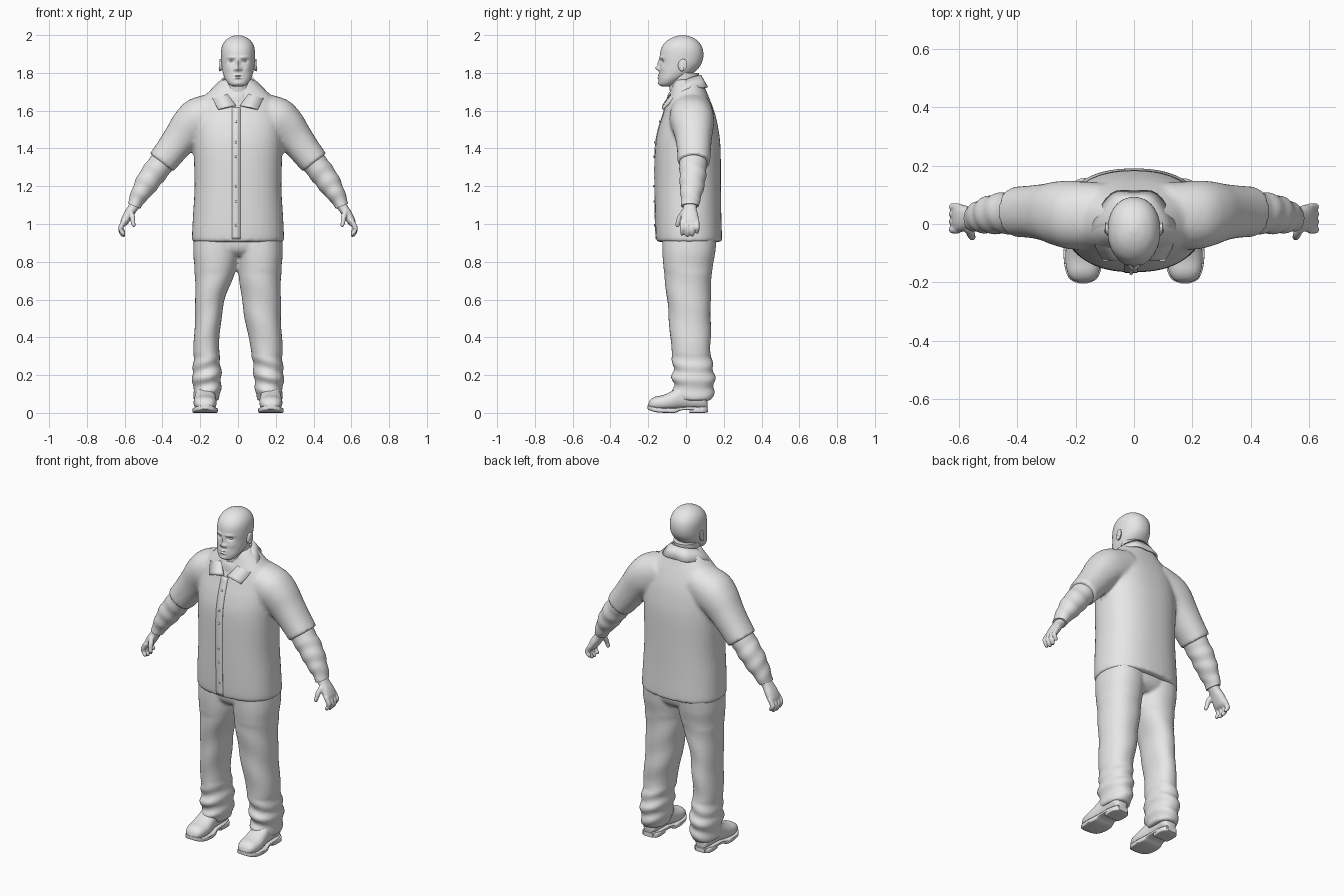
import bpy, bmesh, math
from mathutils import Vector, Matrix

if "Cube" in bpy.data.objects:
    bpy.data.objects.remove(bpy.data.objects["Cube"])

GREY = bpy.data.materials.new("plain_grey")
GREY.diffuse_color = (0.8, 0.8, 0.8, 1)
GREY.use_nodes = True
GREY.node_tree.nodes["Principled BSDF"].inputs["Base Color"].default_value = GREY.diffuse_color


def finish(name, bm, voxel=0, smooth=0, angle=50):
    """Turn a bmesh into a shaded object, optionally fused into one skin."""
    bmesh.ops.recalc_face_normals(bm, faces=bm.faces)
    me = bpy.data.meshes.new(name)
    bm.to_mesh(me)
    bm.free()
    me.materials.append(GREY)
    ob = bpy.data.objects.new(name, me)
    bpy.context.collection.objects.link(ob)
    bpy.ops.object.select_all(action='DESELECT')
    ob.select_set(True)
    bpy.context.view_layer.objects.active = ob
    bpy.ops.object.shade_smooth_by_angle(angle=math.radians(angle))
    if voxel:
        m = ob.modifiers.new("fuse", 'REMESH')
        m.mode, m.voxel_size, m.use_smooth_shade = 'VOXEL', voxel, True
        s = ob.modifiers.new("relax", 'SMOOTH')
        s.factor, s.iterations = 0.5, smooth
    return ob


def spline(rows, steps):
    """Catmull-Rom interpolation of parameter rows."""
    out = []
    for i in range(len(rows) - 1):
        p = [rows[max(0, min(len(rows) - 1, i + k))] for k in (-1, 0, 1, 2)]
        for s in range(steps):
            t = s / steps
            out.append([0.5 * (2 * b + (c - a) * t + (2 * a - 5 * b + 4 * c - d) * t * t
                               + (3 * b - a - 3 * c + d) * t ** 3) for a, b, c, d in zip(*p)])
    return out + [list(rows[-1])]


def loft(bm, frames, n=32, e=2.0, fold=None):
    """Skin superellipse rings; each frame is (centre, u axis, v axis)."""
    rings = []
    for c, u, v in frames:
        ring = []
        for i in range(n):
            a = 2 * math.pi * i / n
            ca, sa = math.cos(a), math.sin(a)
            k = 1 + (fold(c, a) if fold else 0)
            p = c + k * (u * math.copysign(abs(ca) ** (2 / e), ca)
                         + v * math.copysign(abs(sa) ** (2 / e), sa))
            ring.append(bm.verts.new(p))
        rings.append(ring)
    for r, q in zip(rings, rings[1:]):
        for i in range(n):
            j = (i + 1) % n
            bm.faces.new((r[i], r[j], q[j], q[i]))
    bm.faces.new(rings[0][::-1])
    bm.faces.new(rings[-1])


def upright(rows, steps=4):
    """Rows of z, x min, x max, y front, y back."""
    return [(Vector(((a + b) / 2, (f + k) / 2, z)), Vector(((b - a) / 2, 0, 0)),
             Vector((0, (k - f) / 2, 0))) for z, a, b, f, k in spline(rows, steps)]


def limb(rows, side, steps=4):
    """Rows of x, y, z, radius in the front plane, radius along y."""
    rows, out = spline(rows, steps), []
    for i, (x, y, z, r, ry) in enumerate(rows):
        a, b = rows[max(i - 1, 0)], rows[min(i + 1, len(rows) - 1)]
        t = Vector((b[0] - a[0], 0, b[2] - a[2])).normalized()
        out.append((Vector((side * x, y, z)), Vector((-side * t.z, 0, t.x)) * r, Vector((0, ry, 0))))
    return out


def ball(bm, loc, scale):
    bmesh.ops.create_uvsphere(bm, u_segments=20, v_segments=12, radius=1,
                              matrix=Matrix.Translation(loc) @ Matrix.Diagonal((*scale, 1)))


# Shirt: body and short sleeves fused together
torso = [(.905, .243, -.155, .19), (.95, .243, -.16, .19), (1.05, .238, -.163, .187),
         (1.2, .23, -.165, .185), (1.4, .235, -.163, .183), (1.5, .236, -.147, .172),
         (1.58, .228, -.122, .155), (1.65, .2, -.1, .13), (1.71, .145, -.08, .105),
         (1.765, .085, -.065, .085)]
bm = bmesh.new()
loft(bm, upright([(z, -w, w, f, k) for z, w, f, k in torso]), 48, 2.35)
sleeve = [(.1, .03, 1.6, .1, .11), (.2, .03, 1.555, .118, .118), (.25, .035, 1.52, .107, .112),
          (.3, .04, 1.46, .093, .098), (.35, .042, 1.395, .084, .09), (.405, .042, 1.325, .078, .086)]
for s in (-1, 1):
    loft(bm, limb(sleeve, s), 32, 2.2)
finish("shirt", bm, .011, 4)

# Shirt front placket strip with buttons
bm = bmesh.new()
front = [r for r in spline([(z, f) for z, w, f, k in torso], 4) if .92 < r[0] < 1.62]
pairs = [[bm.verts.new((x, f - .003, z)) for x in (-.032, .012)] for z, f in front]
for p, q in zip(pairs, pairs[1:]):
    bm.faces.new((p[0], p[1], q[1], q[0]))
ob = finish("placket", bm)
ob.modifiers.new("thickness", 'SOLIDIFY').thickness = .006
bm = bmesh.new()
for i in range(6):
    z, f = min(front, key=lambda r: abs(r[0] - (1.0 + .11 * i)))
    ball(bm, (-.01, f - .005, z), (.006, .004, .006))
finish("buttons", bm)

# Folded collar: mirrored strip from nape to collar points
top = [(0, .08, 1.79), (.05, .067, 1.787), (.085, 0, 1.765), (.066, -.07, 1.705), (.012, -.125, 1.63)]
low = [(0, .115, 1.725), (.08, .105, 1.725), (.142, 0, 1.715), (.135, -.07, 1.665), (.105, -.128, 1.61)]
bm = bmesh.new()
for s in (-1, 1):
    rows = []
    for a, b in zip(spline(top, 4), spline(low, 4)):
        rows.append([bm.verts.new((s * p[0], p[1], p[2])) for p in (a, b)])
    for p, q in zip(rows, rows[1:]):
        bm.faces.new((p[0], p[1], q[1], q[0]))
bmesh.ops.remove_doubles(bm, verts=bm.verts, dist=1e-4)
ob = finish("collar", bm)
ob.modifiers.new("thickness", 'SOLIDIFY').thickness = .01

# Undershirt neckband
bm = bmesh.new()
loft(bm, upright([(1.6, -.1, .1, -.105, .08), (1.67, -.085, .085, -.1, .075),
                  (1.7, -.074, .074, -.088, .068)]), 32)
finish("undershirt", bm)


# Rolled long sleeves covering the forearms
def wrinkle(c, a):
    return .035 * math.sin(c.z * 95 + 2 * math.sin(a)) if c.z < 1.3 else 0


forearm = [(.36, .04, 1.38, .068, .075), (.425, .038, 1.295, .066, .072), (.47, .035, 1.235, .064, .068),
           (.505, .03, 1.18, .055, .062), (.53, .026, 1.14, .044, .053), (.55, .022, 1.095, .036, .046)]
# Hands: palm, four curled fingers and a thumb
palm = [(.54, .022, 1.11, .028, .036), (.56, .02, 1.08, .026, .036), (.583, .02, 1.045, .025, .045),
        (.602, .02, 1.01, .021, .048), (.61, .02, .992, .012, .044)]
for s, side in ((-1, "left"), (1, "right")):
    bm = bmesh.new()
    loft(bm, limb(forearm, s, 6), 32, 2, wrinkle)
    finish(side + "_forearm_sleeve", bm)
    bm = bmesh.new()
    loft(bm, limb(palm, s), 24, 2.4)
    for y, drop in ((-.02, .008), (.007, 0), (.033, .003), (.058, .018)):
        loft(bm, limb([(.6, y, 1.02, .013, .013), (.619, y, .985, .014, .013),
                       (.619, y + .002, .958 + drop, .012, .012), (.606, y, .94 + drop, .011, .011),
                       (.599, y, .933 + drop, .004, .004)], s), 12)
    loft(bm, limb([(.572, -.008, 1.07, .014, .018), (.56, -.03, 1.04, .015, .016),
                   (.556, -.042, 1.01, .012, .013), (.551, -.045, .99, .01, .011),
                   (.549, -.045, .983, .003, .003)], s), 12)
    finish(side + "_hand", bm, .005, 3)


# Trousers: z, outer x, inner x on each side, front y, back y
def crease(c, a):
    if c.z > .75:
        return 0
    amp = .055 if c.z < .3 else .018
    return amp * math.sin(c.z * (75 if c.z < .3 else 32) + 2.2 * math.sin(a + c.x * 9))


leg = [(.95, .232, -.01, -.01, -.125, .165), (.85, .237, -.005, -.005, -.125, .155),
       (.76, .23, .002, .01, -.118, .14), (.6, .226, .02, .07, -.1, .13),
       (.45, .23, .045, .093, -.087, .132), (.33, .236, .07, .1, -.077, .13),
       (.23, .238, .082, .09, -.068, .145), (.19, .246, .082, .088, -.075, .152),
       (.15, .236, .09, .09, -.066, .15), (.11, .238, .092, .092, -.07, .148),
       (.065, .23, .1, .1, -.045, .135)]
bm = bmesh.new()
for s in (-1, 1):
    rows = []
    for z, o, ir, il, f, k in leg:
        inner = ir if s > 0 else il
        rows.append((z, inner, o, f, k) if s > 0 else (z, -o, -inner, f, k))
    loft(bm, upright(rows, 6), 40, 2.2, crease)
loft(bm, upright([(.83, -.12, .12, -.08, .11), (.87, -.2, .2, -.115, .15),
                  (.96, -.23, .23, -.125, .165)]), 40, 2.3)
finish("trousers", bm, .009, 3)


# Shoes: rows of y, half width, bottom z, top z
def shoe_part(bm, cx, rows, e):
    loft(bm, [(Vector((cx, y, (a + b) / 2)), Vector((w, 0, 0)), Vector((0, 0, (b - a) / 2)))
              for y, w, a, b in spline(rows, 4)], 28, e)


upper = [(-.2, .012, .03, .045), (-.19, .038, .022, .068), (-.165, .054, .015, .085),
         (-.12, .061, .012, .095), (-.07, .058, .015, .118), (-.02, .052, .02, .15),
         (.04, .05, .02, .16), (.085, .048, .02, .14), (.108, .034, .022, .1), (.114, .015, .03, .08)]
sole = [(-.203, .015, .02, .04), (-.19, .044, .013, .036), (-.16, .06, .004, .03), (-.11, .067, 0, .027),
        (-.06, .064, 0, .027), (-.02, .055, .014, .032), (.05, .053, .014, .034), (.113, .035, .012, .034)]
heel = [(.018, .05, 0, .03), (.06, .054, 0, .03), (.095, .05, 0, .03), (.116, .03, .004, .03)]
for s, side in ((-1, "left"), (1, "right")):
    bm = bmesh.new()
    shoe_part(bm, s * .174, upper, 2.3)
    finish(side + "_shoe", bm)
    bm = bmesh.new()
    shoe_part(bm, s * .174, sole, 7)
    shoe_part(bm, s * .174, heel, 7)
    finish(side + "_shoe_sole", bm, angle=35)

# Neck
bm = bmesh.new()
loft(bm, upright([(1.62, -.1, .1, -.09, .08), (1.69, -.076, .076, -.085, .07),
                  (1.74, -.07, .07, -.09, .066), (1.8, -.072, .072, -.09, .07)]), 32)
finish("neck", bm)

# Head: smooth skull with soft facial relief pushed along y
skull = [(1.728, .022, -.125, -.085), (1.738, .046, -.141, -.06), (1.765, .067, -.144, -.015),
         (1.8, .08, -.141, .04), (1.84, .087, -.138, .077), (1.88, .09, -.139, .091),
         (1.92, .089, -.134, .09), (1.95, .081, -.12, .078), (1.975, .063, -.094, .055),
         (1.991, .038, -.063, .025), (1.999, .012, -.032, -.006)]
relief = [(0, 1.824, .012, .012, -.022), (0, 1.85, .008, .02, -.012), (.015, 1.819, .007, .008, -.01),
          (.035, 1.862, .016, .01, .012), (.032, 1.882, .024, .007, -.006), (0, 1.787, .02, .005, -.008),
          (0, 1.773, .018, .005, -.008), (0, 1.78, .024, .002, .004), (0, 1.745, .02, .011, -.005),
          (.05, 1.825, .016, .016, -.004)]
bm = bmesh.new()
loft(bm, upright([(z, -w, w, f, k) for z, w, f, k in skull], 8), 96, 2.15)
for v in bm.verts:
    if v.co.y < -.05:
        x, z = abs(v.co.x), v.co.z
        v.co.y += sum(d * math.exp(-((x - cx) / sx) ** 2 - ((z - cz) / sz) ** 2)
                      for cx, cz, sx, sz, d in relief)
finish("head", bm)

# Eyes and ears
for s, side in ((-1, "left"), (1, "right")):
    bm = bmesh.new()
    ball(bm, (s * .034, -.111, 1.861), (.014, .013, .008))
    finish(side + "_eye", bm)
    bm = bmesh.new()
    loft(bm, [(Vector((s * (.09 + .009 * math.cos(t)), -.02 + .019 * math.cos(t) * .4, 1.842)) +
               Vector((0, 0, 0)), Vector((0, r * .65, r * .12)), Vector((0, 0, r)))
              for t, r in ((math.pi, .026), (1.9, .03), (1.2, .032), (.6, .03), (.2, .024))], 24)
    ball(bm, (s * .096, -.022, 1.822), (.006, .01, .014))
    finish(side + "_ear", bm)
